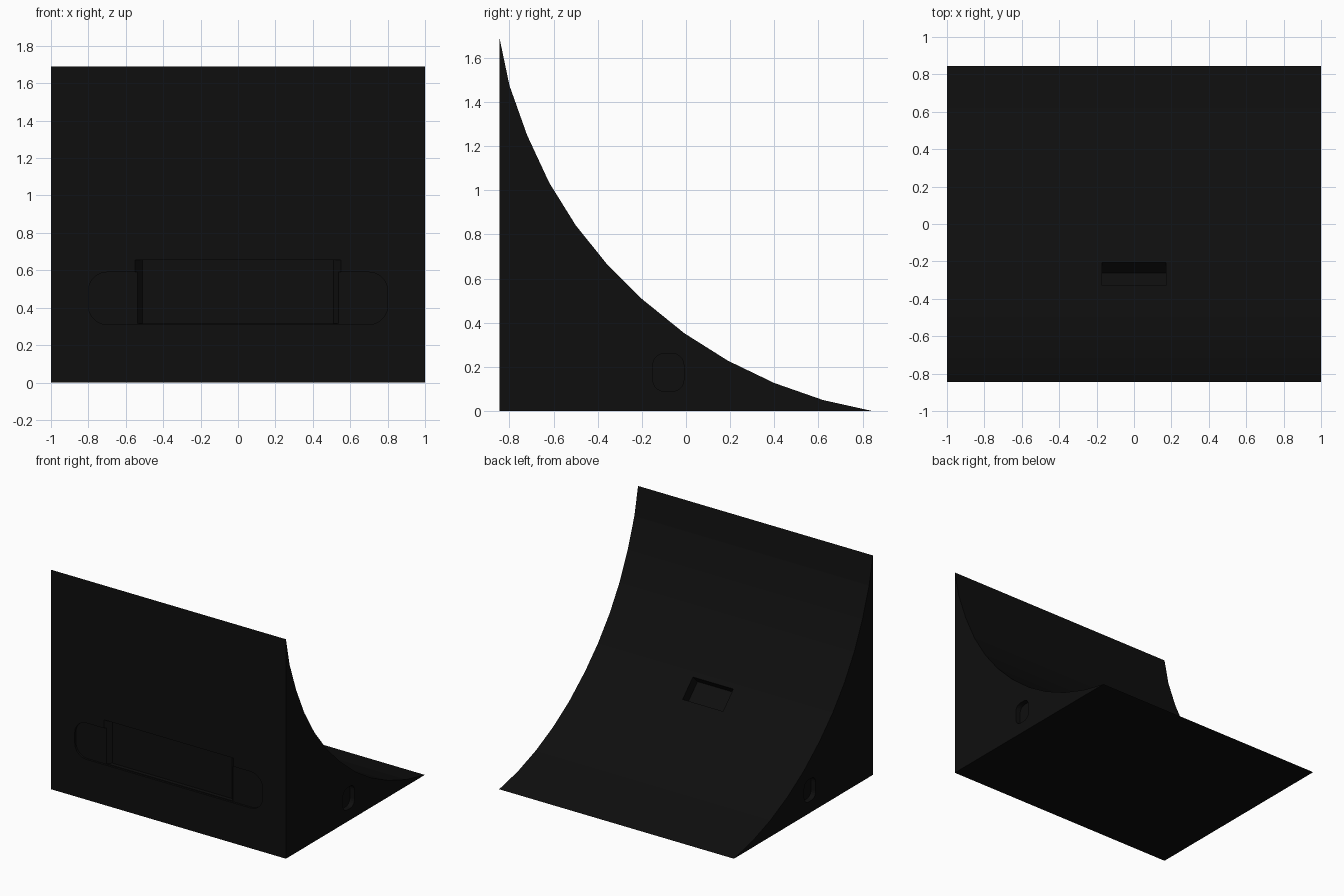
import bpy, bmesh, math
from mathutils import Vector

if "Cube" in bpy.data.objects:
    bpy.data.objects.remove(bpy.data.objects["Cube"])

black = bpy.data.materials.new("matte black")
black.diffuse_color = (0.0045, 0.0045, 0.0045, 1)
black.use_nodes = True
black.node_tree.nodes["Principled BSDF"].inputs["Base Color"].default_value = black.diffuse_color


def loft(name, start, end):
    """Closed solid between two matching outlines."""
    bm = bmesh.new()
    a = [bm.verts.new(p) for p in start]
    b = [bm.verts.new(p) for p in end]
    n = len(a)
    bm.faces.new(a)
    bm.faces.new(b[::-1])
    for i in range(n):
        j = (i + 1) % n
        bm.faces.new((a[i], b[i], b[j], a[j]))
    bmesh.ops.recalc_face_normals(bm, faces=bm.faces)
    me = bpy.data.meshes.new(name)
    bm.to_mesh(me)
    bm.free()
    me.materials.append(black)
    ob = bpy.data.objects.new(name, me)
    bpy.context.collection.objects.link(ob)
    return ob


def rounded(cx, cy, w, h, r, seg=5):
    """Rounded rectangle outline in 2D."""
    pts = []
    for k, (sx, sy) in enumerate([(1, 1), (-1, 1), (-1, -1), (1, -1)]):
        for i in range(seg + 1):
            t = math.pi / 2 * (k + i / seg)
            pts.append((cx + sx * (w / 2 - r) + r * math.cos(t),
                        cy + sy * (h / 2 - r) + r * math.sin(t)))
    return pts


def carve(cutter):
    cutter.hide_render = True
    m = ramp.modifiers.new(cutter.name, 'BOOLEAN')
    m.operation = 'DIFFERENCE'
    m.solver = 'EXACT'
    m.object = cutter
    bpy.context.view_layer.objects.active = ramp
    bpy.ops.object.modifier_apply(modifier=m.name)
    bpy.data.objects.remove(cutter)


# Quarter pipe body: curved profile extruded across the width
prof = [(-0.845, 0), (0.845, 0), (0.62, 0.05), (0.40, 0.127), (0.19, 0.228),
        (-0.007, 0.352), (-0.20, 0.508), (-0.357, 0.664), (-0.50, 0.842),
        (-0.62, 1.035), (-0.72, 1.25), (-0.80, 1.475), (-0.845, 1.69)]
ramp = loft("quarter_pipe_ramp", [(-1, y, z) for y, z in prof],
            [(1, y, z) for y, z in prof])

# Shallow rounded recess on the upright front face
outline = rounded(0, 0.45, 1.60, 0.28, 0.1)
carve(loft("front_recess_cutter", [(x, -0.9, z) for x, z in outline],
           [(x, -0.83, z) for x, z in outline]))

# Deeper middle recess with sloping ends
ends = [(-1, 0.315), (1, 0.315), (1, 0.655), (-1, 0.655)]
carve(loft("middle_recess_cutter", [(s * 0.57, -0.865, z) for s, z in ends],
           [(s * 0.51, -0.80, z) for s, z in ends]))

# Rounded grip pockets in both sides
grip = rounded(-0.08, 0.175, 0.14, 0.17, 0.05)
for s in (-1, 1):
    carve(loft("side_grip_cutter", [(s * 1.1, y, z) for y, z in grip],
               [(s * 0.96, y, z) for y, z in grip]))

# Rectangular slot sunk square to the slope
slope = Vector((0, 0.157, -0.156)).normalized()
normal = Vector((0, 0.156, 0.157)).normalized()
mid = Vector((0, -0.267, 0.575))
corners = [(-1, -1), (1, -1), (1, 1), (-1, 1)]
base = [mid + Vector((a * 0.172, 0, 0)) + slope * (b * 0.088) for a, b in corners]
carve(loft("slope_slot_cutter", [p + normal * 0.08 for p in base],
           [p - normal * 0.08 for p in base]))
